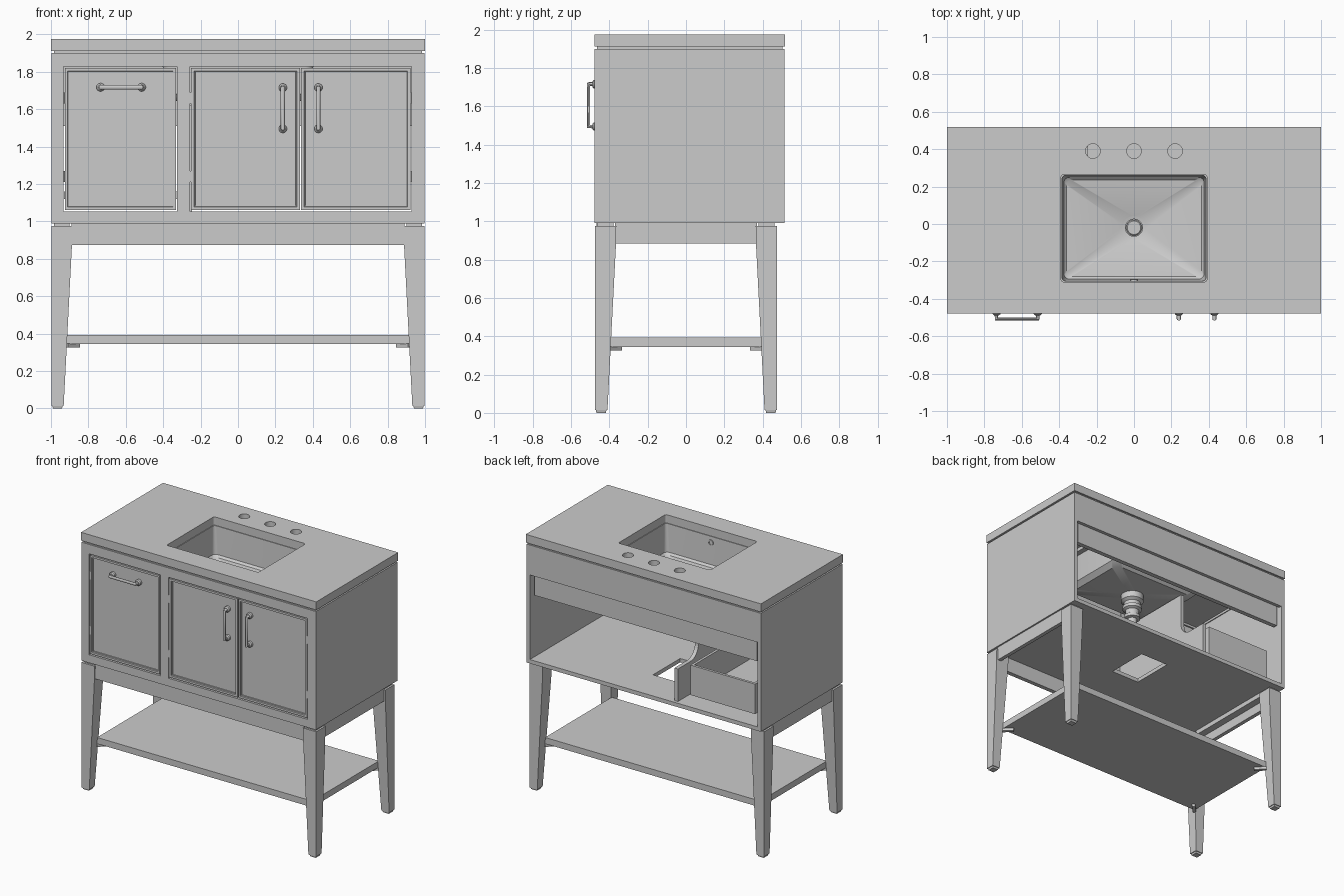
import bpy, bmesh, math
from mathutils import Vector, Matrix

if "Cube" in bpy.data.objects:
    bpy.data.objects.remove(bpy.data.objects["Cube"])


def finish(name, bm, smooth=False):
    bmesh.ops.recalc_face_normals(bm, faces=bm.faces)
    me = bpy.data.meshes.new(name)
    bm.to_mesh(me)
    bm.free()
    ob = bpy.data.objects.new(name, me)
    bpy.context.collection.objects.link(ob)
    if smooth:
        activate(ob)
        bpy.ops.object.shade_smooth_by_angle(angle=math.radians(35))
    return ob


def activate(ob):
    bpy.ops.object.select_all(action='DESELECT')
    ob.select_set(True)
    bpy.context.view_layer.objects.active = ob


def box(name, x, y, z):
    bm = bmesh.new()
    bmesh.ops.create_cube(bm, size=1)
    for v in bm.verts:
        v.co = Vector([(r[0] + r[1]) / 2 + c * (r[1] - r[0]) for r, c in zip((x, y, z), v.co)])
    return finish(name, bm)


def loft(name, rings, closed=False, caps=True, smooth=True):
    bm = bmesh.new()
    vs = [[bm.verts.new(p) for p in r] for r in rings]
    n = len(rings[0])
    pairs = list(zip(vs, vs[1:])) + ([(vs[-1], vs[0])] if closed else [])
    for a, b in pairs:
        for i in range(n):
            bm.faces.new((a[i], a[(i + 1) % n], b[(i + 1) % n], b[i]))
    if caps and not closed:
        bm.faces.new(vs[0])
        bm.faces.new(vs[-1])
    return finish(name, bm, smooth)


def circle(r, z, n=32, c=(0, 0)):
    return [(c[0] + r * math.cos(2 * math.pi * (i + .5) / n), c[1] + r * math.sin(2 * math.pi * (i + .5) / n), z)
            for i in range(n)]


def lathe(name, profile, loc=(0, 0, 0), rot=None, closed=False, n=32):
    ob = loft(name, [circle(r, z, n) for r, z in profile], closed=closed)
    ob.data.transform(Matrix.Translation(loc) @ (rot or Matrix()))
    return ob


def round_rect(hx, y0, y1, r, z, k=8):
    pts = []
    for q, (cx, cy) in enumerate([(hx - r, y1 - r), (-hx + r, y1 - r), (-hx + r, y0 + r), (hx - r, y0 + r)]):
        for i in range(k):
            a = math.pi / 2 * (q + i / (k - 1))
            pts.append((cx + r * math.cos(a), cy + r * math.sin(a), z))
    return pts


def cut(ob, cutters):
    activate(ob)
    for c in cutters:
        m = ob.modifiers.new("cut", 'BOOLEAN')
        m.operation, m.object, m.solver = 'DIFFERENCE', c, 'EXACT'
        bpy.ops.object.modifier_apply(modifier=m.name)
        bpy.data.objects.remove(c)


FRONT, BACK = -.478, .518
TO_FRONT = Matrix.Rotation(math.pi / 2, 4, 'X')   # local +z becomes -y

# Countertop with sink opening and three tap holes
top = box("countertop", (-1, 1), (FRONT, BACK), (1.912, 1.975))
cut(top, [loft("cutter", [round_rect(.39, -.31, .265, .015, z) for z in (1.85, 2.05)])] +
    [lathe("cutter", [(.039, 1.85), (.039, 2.05)], (x, .39, 0)) for x in (-.22, 0, .22)])

# Recessed strip under the countertop
for name, x, y in (("front", (-.985, .985), (-.465, -.44)), ("back", (-.985, .985), (.48, .505)),
                   ("left", (-.985, -.96), (-.44, .48)), ("right", (.96, .985), (-.44, .48))):
    box("top_spacer_" + name, x, y, (1.895, 1.912))

# Undermount basin, one closed shell
DC = (0, -.02)
loft("basin", [
    circle(.05, 1.655, c=DC), circle(.062, 1.66, c=DC),
    round_rect(.36, -.28, .235, .03, 1.685), round_rect(.375, -.295, .25, .03, 1.70),
    round_rect(.385, -.305, .26, .02, 1.912),
    round_rect(.44, -.36, .315, .04, 1.912), round_rect(.44, -.36, .315, .04, 1.885),
    round_rect(.405, -.325, .28, .04, 1.88), round_rect(.395, -.315, .27, .05, 1.68),
    round_rect(.36, -.28, .235, .06, 1.645), circle(.05, 1.63, c=DC)], closed=True)

# Drain flange, plug, pipe and overflow ring
lathe("drain_flange", [(.046, 1.64), (.046, 1.665), (.062, 1.668), (.062, 1.655), (.055, 1.64)], (0, -.02, 0), closed=True)
lathe("drain_plug", [(.042, 1.645), (.042, 1.665), (.036, 1.67)], (0, -.02, 0))
lathe("drain_pipe", [(.082, 1.64), (.082, 1.585), (.06, 1.57), (.06, 1.545), (.07, 1.54), (.07, 1.515),
                     (.05, 1.505), (.05, 1.47), (.058, 1.465), (.058, 1.44), (.035, 1.435), (.035, 1.38)], (0, -.02, 0))
lathe("overflow_ring", [(.014, 0), (.022, 0), (.022, .008), (.014, .008)], (0, -.296, 1.865), TO_FRONT, closed=True)

# Cabinet sides, floor with plumbing hole, back rail and wall cleat
for s, n in ((-1, "left"), (1, "right")):
    box("side_panel_" + n, sorted((s * .997, s * .967)), (-.452, .515), (.99, 1.90))
floor = box("cabinet_floor", (-.967, .967), (-.452, .515), (.99, 1.02))
cut(floor, [box("cutter", (-.12, .12), (-.1, .23), (.9, 1.1))])
box("back_rail", (-.967, .967), (.49, .515), (1.67, 1.90))
box("wall_cleat", (-.945, .945), (.455, .49), (1.51, 1.69))

# Face frame
for n, x in (("left", (-.997, -.932)), ("middle", (-.325, -.257)), ("right", (.927, .997))):
    box("frame_stile_" + n, x, (FRONT, -.452), (1.052, 1.828))
for n, z in (("top", (1.828, 1.90)), ("bottom", (.99, 1.052))):
    box("frame_rail_" + n, (-.997, .997), (FRONT, -.452), z)

# Partition with curved plumbing notch
prof = [(-.452, 1.02), (.49, 1.02), (.49, 1.27)]
prof += [(.34 - .1 * math.sin(a), 1.37 - .1 * math.cos(a)) for a in [math.pi / 2 * i / 8 for i in range(9)]]
prof += [(.24, 1.62), (-.452, 1.62)]
loft("partition", [[(x, y, z) for y, z in prof] for x in (-.275, -.245)], smooth=False)

# Pull-out box behind the left front
box("drawer_bottom", (-.88, -.36), (-.452, .43), (1.07, 1.085))
for n, x in (("left", (-.895, -.875)), ("right", (-.365, -.345))):
    box("drawer_side_" + n, x, (-.452, .44), (1.07, 1.30))
box("drawer_back", (-.875, -.365), (.42, .44), (1.07, 1.30))
for x in (-.93, -.335):
    box("drawer_slide", (x, x + .025), (-.44, .36), (1.12, 1.16))


# Framed fronts with stepped recessed panels
def panel_front(name, x0, x1):
    ob = box(name, (x0, x1), (FRONT, -.452), (1.062, 1.82))
    bm = bmesh.new()
    bm.from_mesh(ob.data)
    bm.faces.ensure_lookup_table()
    f = min(bm.faces, key=lambda f: f.calc_center_median().y)
    for t, d in ((.022, 0), (.003, -.008), (.006, 0), (.001, -.006)):
        bmesh.ops.inset_region(bm, faces=[f], thickness=t, depth=d)
    bm.to_mesh(ob.data)
    bm.free()


panel_front("drawer_front", -.926, -.331)
panel_front("middle_door", -.251, .331)
panel_front("right_door", .337, .921)

# Hinge knuckles in the side gaps
for x in (-.929, .924, -.254):
    for z in (1.24, 1.66):
        lathe("hinge", [(.005, -.03), (.005, .03)], (x, -.472, z), n=8)


# Bar handles with round bases
def handle(name, a, b):
    cu = bpy.data.curves.new(name, 'CURVE')
    cu.dimensions, cu.bevel_depth, cu.bevel_resolution, cu.use_fill_caps = '3D', .0115, 3, True
    sp = cu.splines.new('POLY')
    sp.points.add(3)
    for p, (q, y) in zip(sp.points, ((a, -.465), (a, -.508), (b, -.508), (b, -.465))):
        p.co = (q[0], y, q[1], 1)
    ob = bpy.data.objects.new(name, cu)
    bpy.context.collection.objects.link(ob)
    activate(ob)
    bpy.ops.object.convert(target='MESH')
    bpy.ops.object.shade_smooth_by_angle(angle=math.radians(40))
    for q in (a, b):
        lathe(name + "_base", [(.022, .462), (.022, .481), (.014, .488)], (q[0], 0, q[1]), TO_FRONT, n=24)


handle("drawer_handle", (-.735, 1.717), (-.515, 1.717))
handle("middle_door_handle", (.24, 1.495), (.24, 1.715))
handle("right_door_handle", (.43, 1.495), (.43, 1.715))

# Four tapered legs with necks, foot pads and shelf brackets
for sx in (-1, 1):
    for sy in (-1, 1):
        def sq(w, z, g=0):
            X, Y = (sx * (.998 - g), sx * (.998 - w + g)), (sy * (.476 - g), sy * (.476 - w + g))
            return [(X[0], Y[0], z), (X[1], Y[0], z), (X[1], Y[1], z), (X[0], Y[1], z)]
        tag = ("back_" if sy > 0 else "front_") + ("right" if sx > 0 else "left")
        loft("leg_" + tag, [sq(.066, .014), sq(.11, .87), sq(.112, .975)], smooth=False)
        loft("leg_neck_" + tag, [sq(.112, .97, .015), sq(.112, .992, .015)], smooth=False)
        loft("foot_pad_" + tag, [sq(.066, 0, .009), sq(.066, .015, .005)], smooth=False)
        br = box("shelf_bracket_" + tag, (-.045, .045), (-.012, .012), (.325, .346))
        br.data.transform(Matrix.Translation((sx * .885, sy * .375, 0)) @ Matrix.Rotation(sx * sy * math.pi / 4, 4, 'Z'))

# Aprons (open at the back), inner side rails and lower shelf
box("front_apron", (-.89, .89), (-.468, -.435), (.875, .992))
for s, n in ((-1, "left"), (1, "right")):
    box("side_apron_" + n, sorted((s * .985, s * .955)), (-.37, .37), (.885, .992))
    box("side_inner_rail_" + n, sorted((s * .955, s * .90)), (-.37, .37), (.955, .992))
box("lower_shelf", (-.915, .915), (-.405, .405), (.345, .393))
